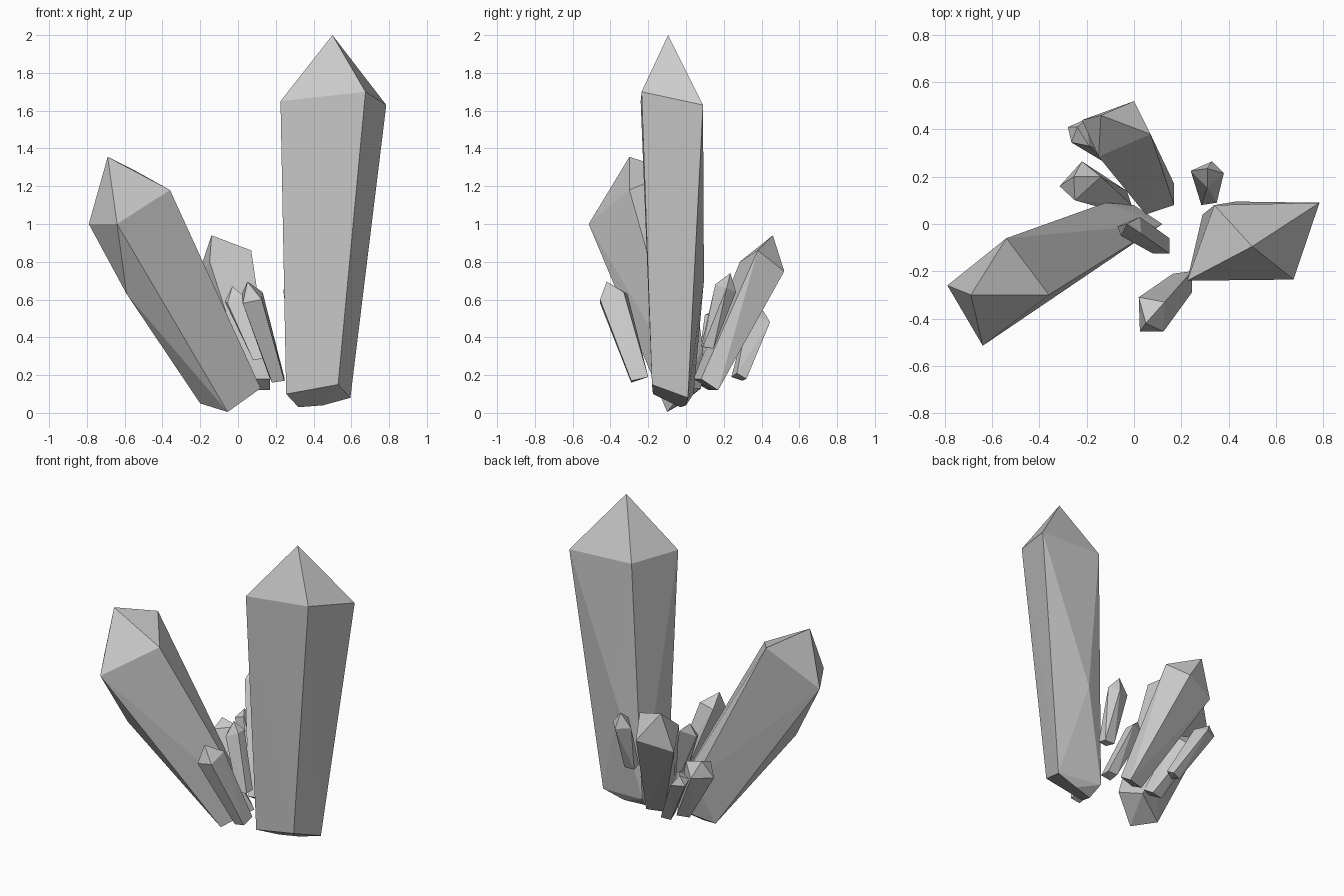
import bpy, bmesh


def crystal(name, tip, shoulder, base, extra=()):
    """Faceted crystal: hull of a tip, a shoulder ring and a base ring."""
    bm = bmesh.new()
    for p in [tip, *shoulder, *base, *extra]:
        bm.verts.new(p)
    res = bmesh.ops.convex_hull(bm, input=bm.verts[:])
    loose = [v for v in bm.verts if not v.link_faces]
    bmesh.ops.delete(bm, geom=loose, context='VERTS')
    bmesh.ops.recalc_face_normals(bm, faces=bm.faces[:])
    me = bpy.data.meshes.new(name)
    bm.to_mesh(me)
    bm.free()
    ob = bpy.data.objects.new(name, me)
    bpy.context.collection.objects.link(ob)
    return ob


# tall upright crystal on the right
crystal("tall_crystal", (0.5, -0.095, 2.0),
        [(0.225, -0.24, 1.65), (0.675, -0.235, 1.7), (0.785, 0.09, 1.63), (0.34, 0.08, 1.65)],
        [(0.255, -0.175, 0.1), (0.53, -0.18, 0.15), (0.595, 0.01, 0.08), (0.29, 0.04, 0.1)],
        [(0.32, -0.03, 0.03), (0.45, 0.0, 0.04), (0.43, 0.095, 0.7)])

# large crystal leaning to the left
crystal("leaning_crystal", (-0.69, -0.3, 1.355),
        [(-0.79, -0.26, 1.0), (-0.64, -0.515, 1.0), (-0.36, -0.3, 1.18), (-0.54, -0.06, 1.28)],
        [(-0.2, -0.02, 0.05), (-0.055, -0.1, 0.005), (0.12, 0.0, 0.13), (0.0, 0.08, 0.13)],
        [(-0.59, -0.3, 0.63), (-0.12, 0.09, 0.35)])

# medium crystal leaning back
crystal("back_crystal", (-0.14, 0.46, 0.94),
        [(0.0, 0.52, 0.75), (0.07, 0.38, 0.86), (-0.15, 0.285, 0.8), (-0.22, 0.44, 0.7)],
        [(0.17, 0.17, 0.12), (0.17, 0.08, 0.18), (0.05, 0.04, 0.18), (0.06, 0.14, 0.12)])

# small shards around the base
crystal("front_shard", (0.05, -0.42, 0.695),
        [(0.02, -0.31, 0.63), (0.025, -0.455, 0.58), (0.125, -0.455, 0.6), (0.13, -0.33, 0.64)],
        [(0.165, -0.21, 0.19), (0.245, -0.2, 0.19), (0.245, -0.29, 0.17), (0.18, -0.29, 0.16)])
crystal("centre_shard", (-0.03, 0.0, 0.67),
        [(-0.07, -0.01, 0.59), (-0.055, -0.05, 0.58), (0.03, -0.04, 0.62), (0.025, 0.03, 0.62)],
        [(0.08, -0.125, 0.28), (0.15, -0.125, 0.29), (0.15, -0.06, 0.29), (0.08, -0.06, 0.29)])
crystal("right_back_shard", (0.31, 0.235, 0.74),
        [(0.24, 0.225, 0.65), (0.33, 0.265, 0.64), (0.38, 0.215, 0.66), (0.31, 0.155, 0.68)],
        [(0.285, 0.08, 0.35), (0.35, 0.09, 0.35), (0.345, 0.145, 0.34), (0.275, 0.145, 0.34)])
crystal("left_back_shard", (-0.255, 0.2, 0.56),
        [(-0.315, 0.16, 0.45), (-0.22, 0.265, 0.46), (-0.14, 0.2, 0.53), (-0.25, 0.1, 0.52)],
        [(-0.07, 0.05, 0.16), (-0.01, 0.08, 0.16), (-0.03, 0.14, 0.12), (-0.11, 0.12, 0.12)])
crystal("far_back_shard", (-0.24, 0.41, 0.54),
        [(-0.28, 0.41, 0.48), (-0.265, 0.345, 0.5), (-0.19, 0.33, 0.53), (-0.2, 0.445, 0.48)],
        [(-0.09, 0.24, 0.19), (-0.03, 0.27, 0.21), (-0.04, 0.32, 0.18), (-0.1, 0.3, 0.17)])
